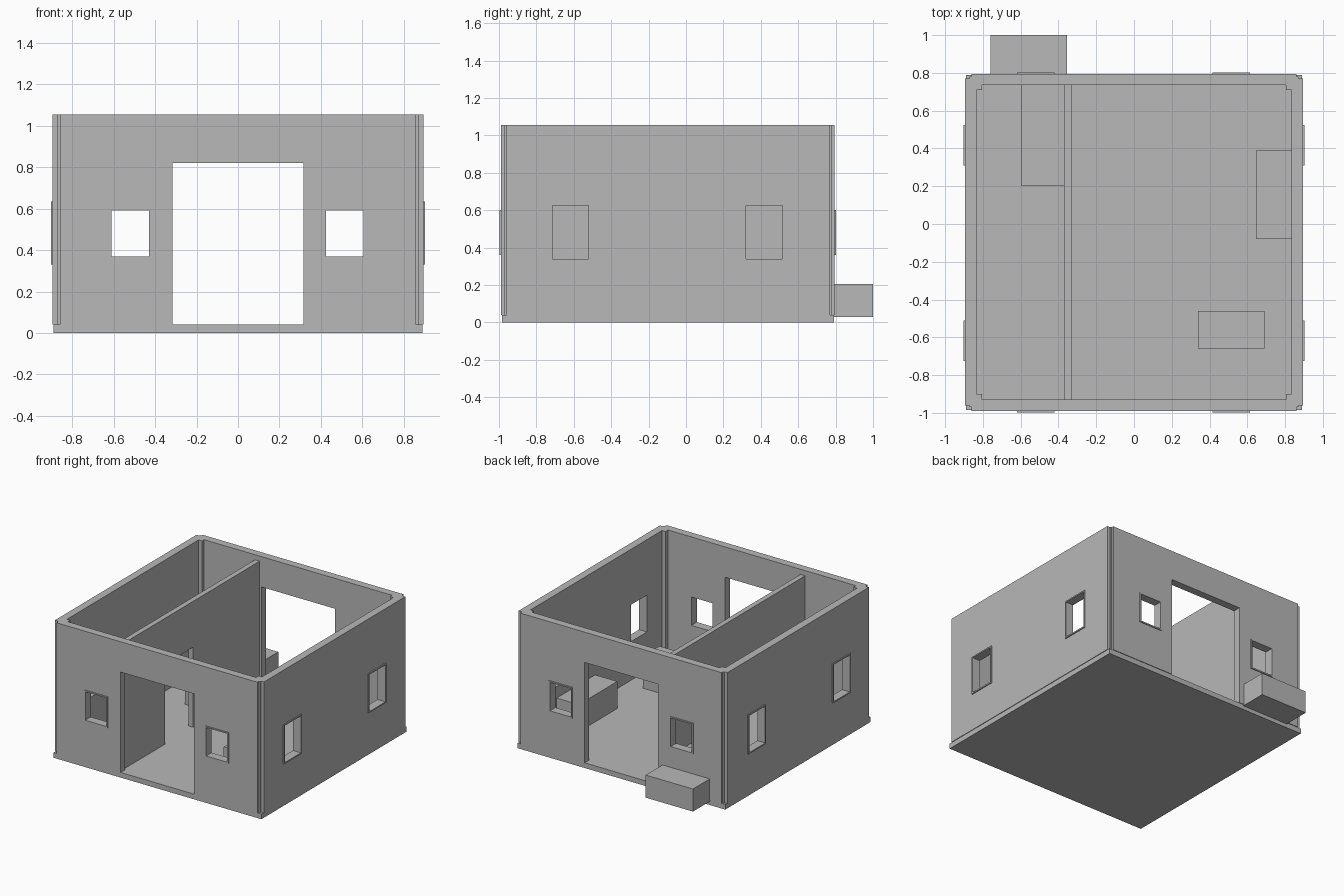
import bpy, bmesh
from mathutils import Vector

cube = bpy.data.objects.get("Cube")
if cube:
    bpy.data.objects.remove(cube, do_unlink=True)

# One plain grey for the whole building
grey = bpy.data.materials.new("plain_grey")
grey.use_nodes = True
tone = (0.48, 0.48, 0.48, 1)
grey.diffuse_color = tone
grey.node_tree.nodes["Principled BSDF"].inputs["Base Color"].default_value = tone

FLOOR, TOP = 0.04, 1.055


def finish(name, bm):
    bmesh.ops.recalc_face_normals(bm, faces=bm.faces)
    mesh = bpy.data.meshes.new(name)
    bm.to_mesh(mesh)
    bm.free()
    mesh.materials.append(grey)
    obj = bpy.data.objects.new(name, mesh)
    bpy.context.collection.objects.link(obj)
    return obj


def panel(name, axis, span, depth, height, holes=()):
    """Upright slab running along axis, with rectangular holes (a0, a1, z0, z1)."""
    bm = bmesh.new()
    along = sorted({*span, *(v for h in holes for v in h[:2])})
    up = sorted({*height, *(v for h in holes for v in h[2:])})

    def point(a, z):
        return Vector((a, depth[0], z) if axis == "x" else (depth[0], a, z))

    for a0, a1 in zip(along, along[1:]):
        for z0, z1 in zip(up, up[1:]):
            ca, cz = (a0 + a1) / 2, (z0 + z1) / 2
            if any(h[0] < ca < h[1] and h[2] < cz < h[3] for h in holes):
                continue
            corners = ((a0, z0), (a1, z0), (a1, z1), (a0, z1))
            bm.faces.new([bm.verts.new(point(*c)) for c in corners])
    bmesh.ops.remove_doubles(bm, verts=bm.verts, dist=0.0001)
    result = bmesh.ops.extrude_face_region(bm, geom=bm.faces[:], use_keep_orig=True)
    moved = [g for g in result["geom"] if isinstance(g, bmesh.types.BMVert)]
    step = depth[1] - depth[0]
    offset = Vector((0, step, 0) if axis == "x" else (step, 0, 0))
    bmesh.ops.translate(bm, verts=moved, vec=offset)
    return finish(name, bm)


def box(name, x, y, z):
    return panel(name, "x", x, y, z)


def window_frame(name, axis, hole, depth):
    """Thin lining around a window, standing slightly proud of the wall."""
    rim = 0.01
    a0, a1, z0, z1 = hole
    inner = (a0 + rim, a1 - rim, z0 + rim, z1 - rim)
    panel(name, axis, (a0, a1), depth, (z0, z1), [inner])


# Floor slab
box("floor_slab", (-0.89, 0.89), (-0.985, 0.79), (0, FLOOR))

# Front and back walls with a wide doorway and two windows each
doorway = (-0.315, 0.315, FLOOR, 0.82)
end_windows = [(-0.62, -0.42, 0.36, 0.60), (0.415, 0.615, 0.36, 0.60)]
for side, inside, outside, proud in (("front", -0.93, -0.99, -0.997),
                                     ("back", 0.735, 0.795, 0.802)):
    panel(side + "_wall", "x", (-0.86, 0.86), (inside, outside),
          (FLOOR, TOP), [doorway] + end_windows)
    for place, hole in zip(("right", "left"), end_windows):
        window_frame(f"{side}_{place}_window_frame", "x", hole, (inside, proud))

# Side walls with two windows each
side_windows = [(-0.725, -0.51, 0.33, 0.635), (0.31, 0.525, 0.33, 0.635)]
for side, s in (("right", -1), ("left", 1)):
    panel(side + "_wall", "y", (-0.96, 0.77), (s * 0.835, s * 0.895),
          (FLOOR, TOP), side_windows)
    for place, hole in zip(("front", "back"), side_windows):
        window_frame(f"{side}_{place}_window_frame", "y", hole, (s * 0.835, s * 0.903))
    # Corner posts, recessed outside and stepped inside
    for place, y in (("front", (-0.97, -0.90)), ("back", (0.71, 0.78))):
        box(f"{place}_{side}_corner_post", sorted((s * 0.805, s * 0.87)), y, (FLOOR, TOP))

# Inner partition with a small door
panel("partition_wall", "y", (-0.93, 0.735), (-0.37, -0.33), (FLOOR, 1.015),
      [(-0.42, -0.08, FLOOR, 0.66)])

# Block furniture and the outdoor step box
box("side_room_bed", (-0.595, -0.37), (0.20, 0.735), (FLOOR, 0.25))
box("wall_bench", (0.645, 0.835), (-0.08, 0.39), (FLOOR, 0.25))
box("low_table", (0.34, 0.69), (-0.66, -0.46), (FLOOR, 0.29))
box("outdoor_box", (-0.76, -0.355), (0.79, 1.0), (0.03, 0.205))
